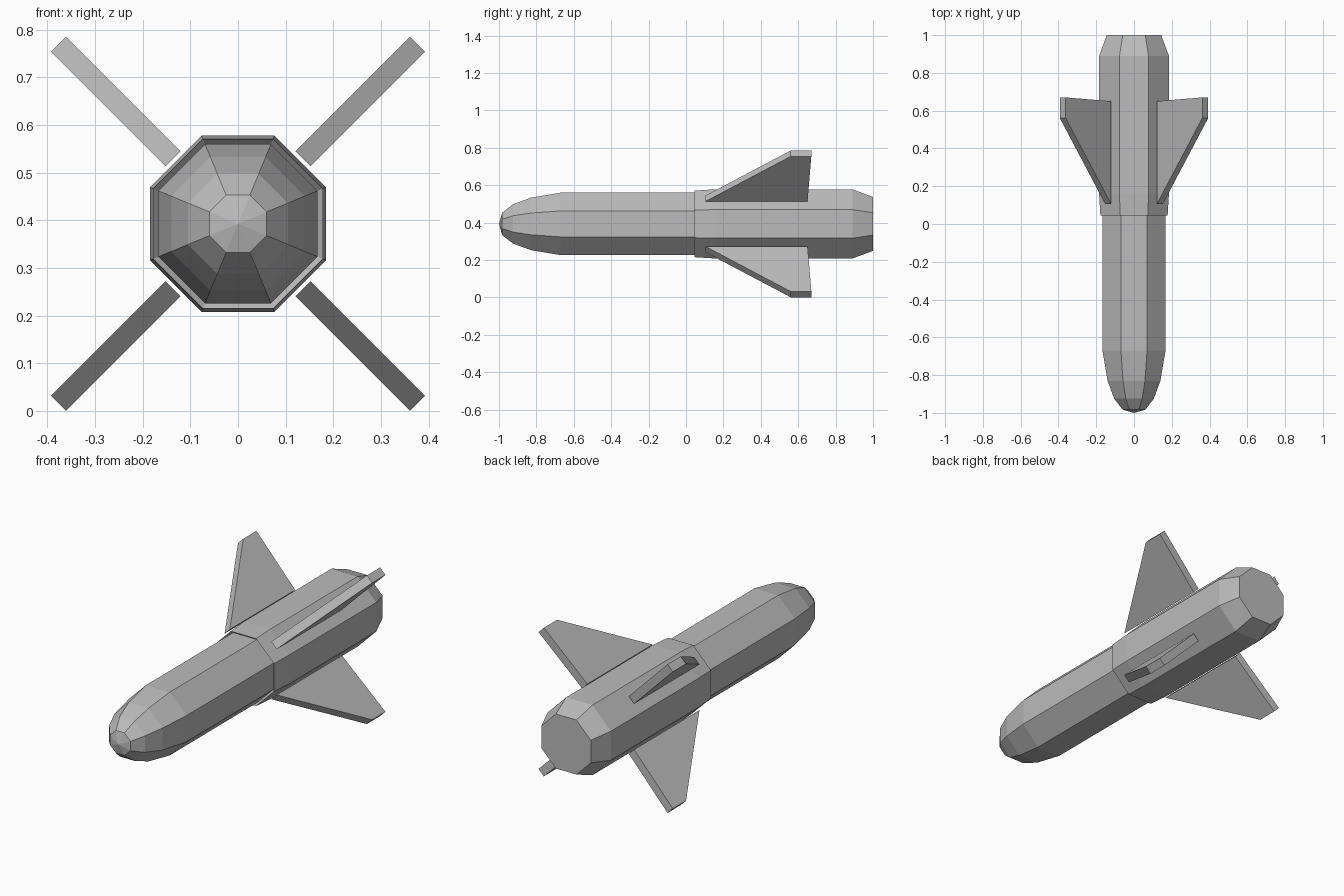
import bpy, bmesh
from math import cos, sin, pi, radians
from mathutils import Matrix, Vector

cube = bpy.data.objects.get("Cube")
if cube:
    bpy.data.objects.remove(cube, do_unlink=True)

AXIS_Z = 0.393
SIDES = 8

grey = bpy.data.materials.new("plain grey")
grey.use_nodes = True
grey.diffuse_color = (0.5, 0.5, 0.5, 1)
grey.node_tree.nodes["Principled BSDF"].inputs["Base Color"].default_value = grey.diffuse_color


def finish(name, bm):
    bmesh.ops.recalc_face_normals(bm, faces=bm.faces)
    mesh = bpy.data.meshes.new(name)
    bm.to_mesh(mesh)
    bm.free()
    mesh.materials.append(grey)
    obj = bpy.data.objects.new(name, mesh)
    obj.location.z = AXIS_Z
    bpy.context.collection.objects.link(obj)
    return obj


def octagon_tube(name, profile, tip=None):
    """Skin octagonal rings along y; profile holds (y, flat-to-centre radius)."""
    bm = bmesh.new()
    rings = []
    for y, apothem in profile:
        r = apothem / cos(pi / SIDES)
        angles = [(i + 0.5) * 2 * pi / SIDES for i in range(SIDES)]
        rings.append([bm.verts.new((r * cos(a), y, r * sin(a))) for a in angles])
    for a, b in zip(rings, rings[1:]):
        for i in range(SIDES):
            j = (i + 1) % SIDES
            bm.faces.new((a[i], a[j], b[j], b[i]))
    # Nose is a shallow fan, other ends are flat caps
    if tip is None:
        bm.faces.new(rings[0])
    else:
        point = bm.verts.new((0, tip, 0))
        for i in range(SIDES):
            bm.faces.new((point, rings[0][i], rings[0][(i + 1) % SIDES]))
    bm.faces.new(rings[-1])
    return finish(name, bm)


def fin(name, angle):
    """Flat swept plate standing off the hull along a diagonal."""
    half = 0.022
    outline = [(0.193, 0.105), (0.533, 0.56), (0.533, 0.67), (0.193, 0.65)]
    bm = bmesh.new()
    face = bm.faces.new([bm.verts.new((r, y, -half)) for r, y in outline])
    out = bmesh.ops.extrude_face_region(bm, geom=[face])
    top = [v for v in out["geom"] if isinstance(v, bmesh.types.BMVert)]
    bmesh.ops.translate(bm, verts=top, vec=Vector((0, 0, 2 * half)))
    bm.transform(Matrix.Rotation(radians(-angle), 4, "Y"))
    return finish(name, bm)


# Front hull with rounded nose
octagon_tube("front_hull", [(-0.983, 0.06), (-0.925, 0.105), (-0.83, 0.14),
                            (-0.67, 0.167), (0.08, 0.167)], tip=-1.0)

# Wider rear hull with a lipped front rim and tapered tail
octagon_tube("rear_hull", [(0.06, 0.166), (0.045, 0.178), (0.16, 0.185),
                           (0.89, 0.185), (1.0, 0.144)])

# Four diagonal fins
for name, angle in (("upper_left_fin", 45), ("upper_right_fin", 135),
                    ("lower_right_fin", 225), ("lower_left_fin", 315)):
    fin(name, angle)
